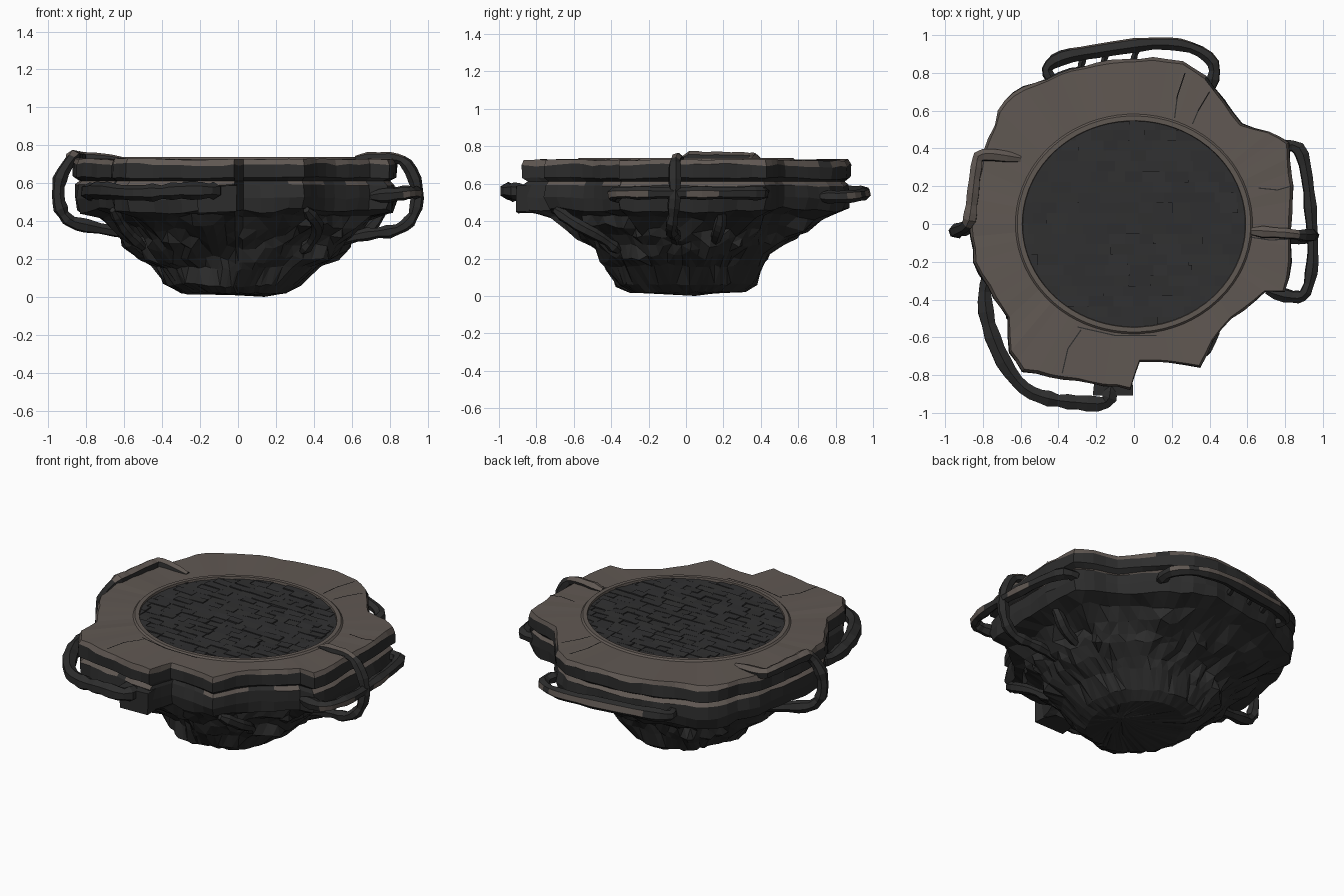
import bpy, bmesh, math, random
from mathutils import Vector, noise

if "Cube" in bpy.data.objects:
    bpy.data.objects.remove(bpy.data.objects["Cube"])

random.seed(4)


def material(name, col):
    m = bpy.data.materials.new(name)
    m.diffuse_color = (*col, 1)
    m.use_nodes = True
    m.node_tree.nodes["Principled BSDF"].inputs["Base Color"].default_value = m.diffuse_color
    return m


BROWN = material("dusty brown stone", (0.118, 0.098, 0.086))
DARK = material("charcoal rock", (0.026, 0.026, 0.026))
FLOOR = material("dark floor tile", (0.029, 0.029, 0.030))


def finish(name, bm, mats, rule=None):
    bmesh.ops.recalc_face_normals(bm, faces=bm.faces[:])
    bm.normal_update()
    if rule:
        for f in bm.faces:
            f.material_index = rule(f)
    me = bpy.data.meshes.new(name)
    bm.to_mesh(me)
    bm.free()
    for m in mats:
        me.materials.append(m)
    ob = bpy.data.objects.new(name, me)
    bpy.context.collection.objects.link(ob)
    return ob


# --- outline of the broken platform, clockwise seen from above
corners = [(.82, .43), (.84, .2), (.83, -.2), (.80, -.36), (.70, -.36), (.52, -.5), (.42, -.62),
           (.35, -.76), (.12, -.73), (.03, -.73), (-.02, -.88), (-.3, -.83), (-.59, -.78),
           (-.66, -.68), (-.67, -.5), (-.77, -.33), (-.85, -.2), (-.87, 0), (-.84, .2),
           (-.80, .38), (-.72, .6), (-.64, .69), (-.4, .80), (-.2, .85), (.1, .88),
           (.26, .86), (.38, .78), (.48, .65), (.57, .53), (.72, .49)]
outline = []
for a, b in zip(corners, corners[1:] + corners[:1]):
    a, b = Vector(a), Vector(b)
    n = max(1, round((b - a).length / 0.075))
    for i in range(n):
        p = a.lerp(b, i / n)
        outline.append(p * (1 + (random.uniform(-.008, .008) if i else 0)))


def ring(bm, z, scale, blend=0.0, rx=.6, ry=.6, cx=0.0, rough=0.0, zrough=0.0):
    """Outline scaled, blended towards an ellipse and roughened."""
    out = []
    for p in outline:
        a = math.atan2(p.y, p.x)
        e = Vector((cx + rx * math.cos(a), ry * math.sin(a)))
        q = (p * scale).lerp(e, blend)
        w = noise.noise(Vector((q.x * 5, q.y * 5, z * 9))) + random.uniform(-.3, .3)
        q *= 1 + rough * w
        h = noise.noise(Vector((q.x * 4 + 7, q.y * 4, z * 3))) + random.uniform(-.3, .3)
        out.append(bm.verts.new((q.x, q.y, max(0, z + zrough * h))))
    return out


def loft(bm, rings):
    for r, s in zip(rings, rings[1:]):
        for i in range(len(r)):
            j = (i + 1) % len(r)
            bm.faces.new((r[i], r[j], s[j], s[i]))


# --- platform slab, ledge tier and tapering rock underneath
bm = bmesh.new()
rings = [
    ring(bm, .700, 1, 1, .585, .54),
    ring(bm, .738, 1, 1, .592, .547),
    ring(bm, .738, 1, 1, .618, .572),
    ring(bm, .728, 1, 1, .628, .582),
    ring(bm, .728, .985, zrough=.008),
    ring(bm, .700, 1.0, rough=.012, zrough=.018),
    ring(bm, .630, 1.0, rough=.012, zrough=.012),
    ring(bm, .612, .962, rough=.01),
    ring(bm, .590, .985, rough=.015, zrough=.01),
    ring(bm, .520, .995, rough=.02, zrough=.02),
    ring(bm, .455, .975, rough=.025, zrough=.025),
    ring(bm, .425, .87, .2, .70, .68, rough=.07, zrough=.03),
    ring(bm, .365, .80, .55, .66, .60, rough=.12, zrough=.04),
    ring(bm, .315, .72, .75, .60, .55, rough=.10, zrough=.05),
    ring(bm, .265, .66, .85, .56, .49, rough=.14, zrough=.04),
    ring(bm, .200, .62, .9, .54, .44, rough=.13, zrough=.05),
    ring(bm, .155, .55, .9, .44, .41, rough=.12, zrough=.03),
    ring(bm, .065, .5, .9, .35, .37, -.03, rough=.08, zrough=.02),
    ring(bm, .025, .4, 1, .28, .30, -.01, rough=.08, zrough=.015),
    ring(bm, .012, .2, 1, .12, .14, .08, rough=.05, zrough=.006),
]
loft(bm, rings)
tip = bm.verts.new((.14, .05, 0))
last = rings[-1]
for i in range(len(last)):
    bm.faces.new((last[i], last[(i + 1) % len(last)], tip))
bmesh.ops.triangulate(bm, faces=[f for f in bm.faces if f.calc_center_median().z < .45])


def rock_rule(f):
    # brown on the top, its worn lip and a few upward chips of the ledge
    c = f.calc_center_median()
    return 0 if c.z > .705 or (c.z > .57 and f.normal.z > .55) else 1


finish("rock_platform", bm, [BROWN, DARK], rock_rule)

# --- round tiled floor: ellipse cut into staggered rows, tiles raised unevenly
bm = bmesh.new()
bm.faces.new([bm.verts.new((.59 * math.cos(t), .545 * math.sin(t), .722))
              for t in (i * math.tau / 64 for i in range(64))])


def cut(faces, co, no):
    geom = set(faces)
    for f in faces:
        geom.update(f.edges)
        geom.update(f.verts)
    bmesh.ops.bisect_plane(bm, geom=list(geom), plane_co=co, plane_no=no)


ROW = .055
for i in range(-9, 10):
    cut(bm.faces[:], (0, i * ROW + .003, 0), (0, 1, 0))
for k in range(-10, 10):
    x = -.6 + random.uniform(.03, .12)
    while x < .58:
        row = [f for f in bm.faces
               if math.floor((f.calc_center_median().y - .003) / ROW) == k]
        if row:
            cut(row, (x, 0, 0), (1, 0, 0))
        x += random.uniform(.07, .14)
tiles = bmesh.ops.extrude_discrete_faces(bm, faces=bm.faces[:])["faces"]
for f in tiles:
    h = random.uniform(0, .008)
    tx, ty = random.uniform(-.05, .05), random.uniform(-.08, .08)
    c = f.calc_center_median()
    for v in f.verts:
        v.co.z += h + (v.co.x - c.x) * tx + (v.co.y - c.y) * ty
finish("tiled_floor", bm, [FLOOR])


# --- swept tubes for roots
def sweep(name, pts, radius, rule, sides=6):
    pts = [Vector(p) for p in pts]
    ext = [pts[0] * 2 - pts[1]] + pts + [pts[-1] * 2 - pts[-2]]
    path = []
    for a, b, c, d in zip(ext, ext[1:], ext[2:], ext[3:]):
        for s in range(3):
            t = s / 3
            path.append(.5 * (2 * b + (c - a) * t + (2 * a - 5 * b + 4 * c - d) * t * t
                              + (3 * b - a - 3 * c + d) * t ** 3))
    path.append(pts[-1])
    bm = bmesh.new()
    n, rows = Vector((.13, .21, 1)), []
    for i, p in enumerate(path):
        t = (path[min(i + 1, len(path) - 1)] - path[max(i - 1, 0)]).normalized()
        n = (n - t * n.dot(t)).normalized()
        b = t.cross(n)
        r = radius * random.uniform(.82, 1.18) * (.65 if i in (0, len(path) - 1) else 1)
        rows.append([bm.verts.new(p + r * (n * math.cos(a) + b * math.sin(a)))
                     for a in (k * math.tau / sides for k in range(sides))])
    loft(bm, rows)
    bm.faces.new(rows[0])
    bm.faces.new(rows[-1])
    return finish(name, bm, [BROWN, DARK], rule)


def worn_outside(f):
    # pale wear on the outward face of the side roots
    c = f.calc_center_median()
    out = Vector((c.x, c.y, 0)).normalized()
    return 0 if f.normal.dot(out) > .7 and noise.noise(c * 4) > -.15 else 1


def worn_top(f):
    c = f.calc_center_median()
    return 0 if c.z > .73 and f.normal.z > .4 else 1


def all_dark(f):
    return 1


sweep("back_root", [(-.42, .74, .54), (-.46, .82, .54), (-.38, .88, .55), (-.2, .915, .55),
                    (.1, .955, .55), (.3, .935, .54), (.42, .85, .53), (.41, .72, .53)],
      .036, worn_outside)
sweep("right_root", [(.76, .41, .55), (.87, .40, .55), (.915, .25, .55), (.94, 0, .55),
                     (.945, -.2, .55), (.91, -.36, .55), (.84, -.385, .54), (.70, -.35, .53)],
      .034, worn_outside)
sweep("front_left_root", [(-.76, -.28, .55), (-.79, -.36, .55), (-.77, -.53, .56),
                          (-.69, -.73, .56), (-.58, -.87, .55), (-.45, -.925, .55),
                          (-.3, -.945, .56), (-.15, -.945, .56), (-.12, -.85, .56)],
      .042, all_dark)
sweep("right_loop", [(.62, -.04, .725), (.8, -.05, .735), (.89, -.06, .70), (.945, -.06, .57),
                     (.925, -.07, .43), (.84, -.08, .355), (.68, -.06, .33), (.48, -.05, .29)],
      .032, worn_top)
sweep("left_loop", [(-.60, .345, .715), (-.80, .365, .73), (-.835, .3, .735), (-.86, .1, .735),
                    (-.88, 0, .725), (-.94, -.035, .62), (-.945, -.04, .5),
                    (-.90, -.03, .41), (-.8, 0, .375), (-.55, .05, .33)],
      .035, worn_top)

# --- short struts tying the roots to the rock, and hanging roots below
for i, (x, y) in enumerate([(-.14, .92), (.02, .94), (-.26, .9)]):
    sweep(f"back_strut_{i}", [(x, y, .55), (x - .02, y - .06, .54), (x - .03, y - .13, .53)],
          .018, all_dark, 5)
sweep("hanging_root_right", [(.78, .18, .5), (.74, .19, .42), (.66, .17, .34), (.52, .15, .28)],
      .03, all_dark)
sweep("hanging_root_front", [(.36, -.70, .46), (.42, -.58, .38), (.40, -.45, .31),
                             (.34, -.36, .24)], .03, all_dark)
sweep("hanging_root_left", [(-.66, -.5, .46), (-.6, -.4, .36), (-.5, -.3, .26)], .03, all_dark)

# --- ledge block jutting out under the front left corner
bm = bmesh.new()
bmesh.ops.create_cube(bm, size=1)
for v in bm.verts:
    v.co = Vector((-.11 + v.co.x * .2, -.83 + v.co.y * .16, .52 + v.co.z * .14))
    v.co += Vector([random.uniform(-.012, .012) for _ in range(3)])
finish("front_ledge_block", bm, [DARK])

# --- thin cracks across the stone rim
bm = bmesh.new()
cracks = [((.27, .80), (.23, .68), (.215, .56)), ((.62, -.07), (.72, -.085), (.82, -.08)),
          ((-.38, -.79), (-.35, -.66), (-.28, -.56)), ((.66, .19), (.76, .18), (.83, .2)),
          ((-.3, -.545), (-.1, -.59), (.12, -.59)), ((.4, .70), (.34, .60), (.31, .53))]
for line in cracks:
    for a, b in zip(line, line[1:]):
        a, b = Vector((*a, .734)), Vector((*b, .734))
        s = (b - a).cross(Vector((0, 0, 1))).normalized() * .003
        bm.faces.new([bm.verts.new(p) for p in (a - s, b - s, b + s, a + s)])
finish("rim_cracks", bm, [DARK])
